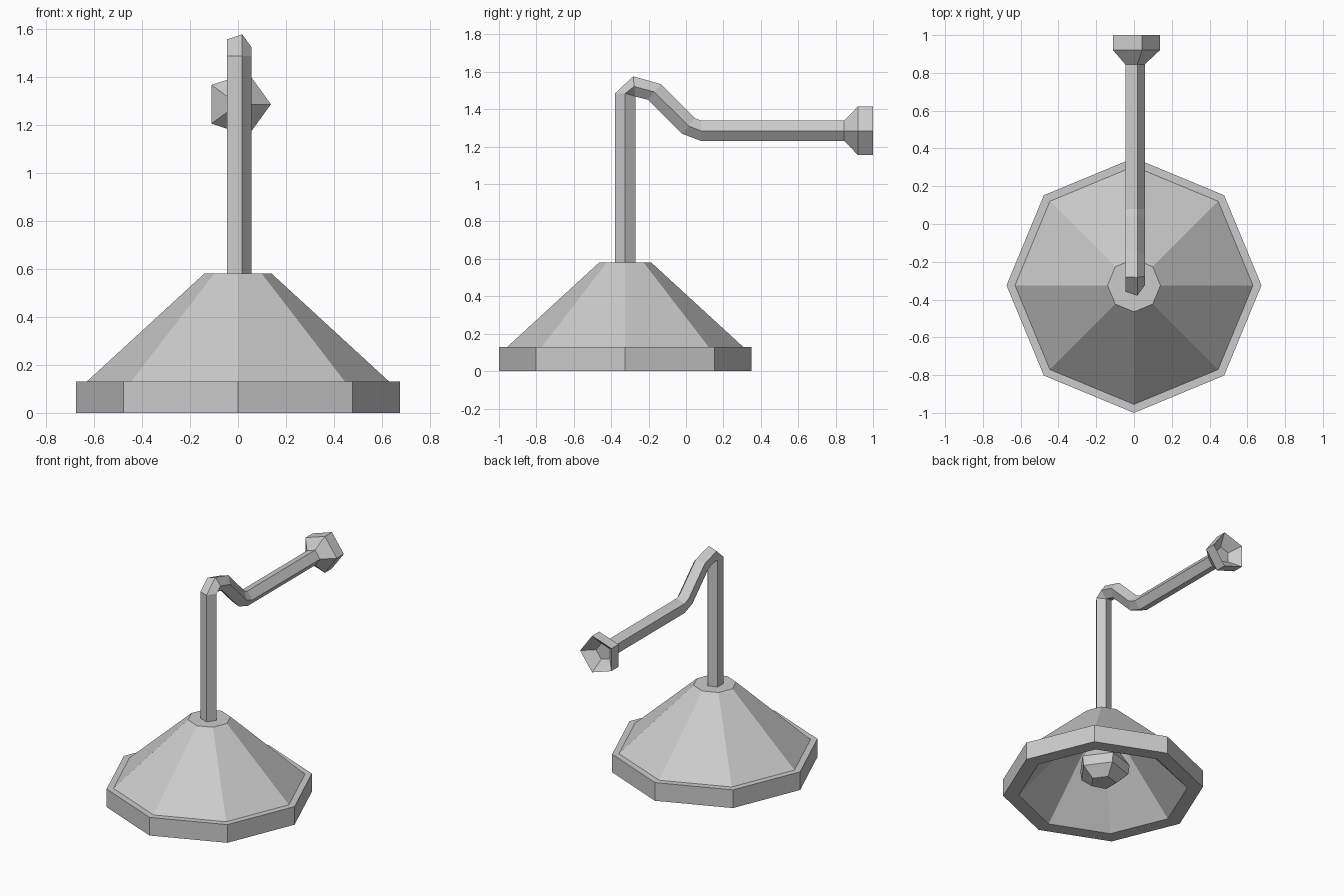
import bpy, bmesh
from math import sin, cos, pi
from mathutils import Vector

if "Cube" in bpy.data.objects:
    bpy.data.objects.remove(bpy.data.objects["Cube"])

SHADE_Y = -0.325


def loft(name, sections, sides, closed=False):
    """Skin polygon rings. Section: centre, ring axis u, ring axis v, radius."""
    bm = bmesh.new()
    rings = []
    for c, u, v, r in sections:
        u, v = Vector(u).normalized(), Vector(v).normalized()
        ring = []
        for i in range(sides):
            a = 2 * pi * i / sides
            ring.append(bm.verts.new(Vector(c) + r * (cos(a) * u + sin(a) * v)))
        rings.append(ring)
    pairs = list(zip(rings, rings[1:]))
    if closed:
        pairs.append((rings[-1], rings[0]))
    for a, b in pairs:
        for i in range(sides):
            j = (i + 1) % sides
            bm.faces.new((a[i], a[j], b[j], b[i]))
    if not closed:
        bm.faces.new(rings[0])
        bm.faces.new(rings[-1])
    bmesh.ops.recalc_face_normals(bm, faces=bm.faces)
    me = bpy.data.meshes.new(name)
    bm.to_mesh(me)
    bm.free()
    ob = bpy.data.objects.new(name, me)
    bpy.context.collection.objects.link(ob)
    return ob


def lathe(name, profile, sides):
    """Profile of (radius, z) turned about the shade axis."""
    return loft(name, [((0, SHADE_Y, z), (1, 0, 0), (0, 1, 0), r)
                       for r, z in profile], sides)


# Hollow eight-sided shade with a stepped rim
lathe("lamp_shade", [(0.11, 0.50), (0.57, 0.0), (0.675, 0.0), (0.675, 0.13),
                     (0.63, 0.13), (0.14, 0.58)], 8)

# Faceted bulb inside the shade
lathe("bulb", [(0.07, 0.52), (0.08, 0.36), (0.18, 0.21), (0.17, 0.14),
               (0.09, 0.07)], 5)

# Five-sided bent arm: (y, z) of the centre line and the outward direction
path = [(-0.325, 0.57, (-1, 0)), (-0.325, 1.485, (-1, 0)),
        (-0.277, 1.522, (-0.1, 1)), (-0.17, 1.493, (0.64, 0.77)),
        (0.015, 1.31, (0.64, 0.77)), (0.08, 1.285, (0, 1)),
        (0.88, 1.285, (0, 1))]
loft("bent_arm", [((0, y, z), (1, 0, 0), (0, d[0], d[1]), 0.057)
                  for y, z, d in path], 5)

# Flared wall mount with a recessed back
mount = [(0.057, 0.845), (0.137, 0.92), (0.137, 1.0), (0.06, 0.93)]
loft("wall_mount", [((0, y, 1.285), (1, 0, 0), (0, 0, 1), r)
                    for r, y in mount], 5)
